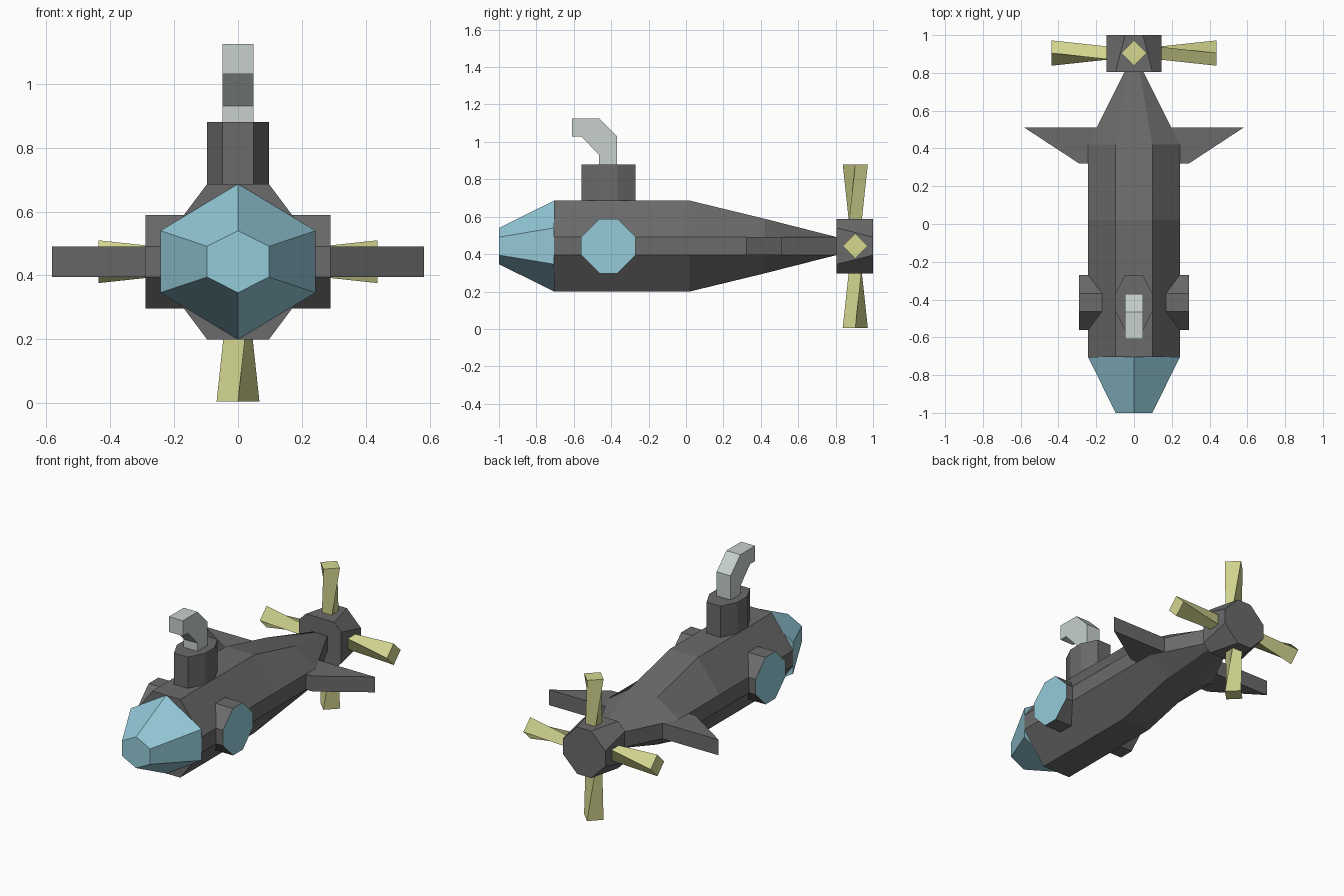
import bpy, bmesh
from math import cos, sin, pi
from mathutils import Matrix, Vector

cube = bpy.data.objects.get("Cube")
if cube:
    bpy.data.objects.remove(cube, do_unlink=True)

AXIS_Z = 0.443   # height of the hull centre line
F = 0.048        # half of a narrow octagon flat


def material(name, rgb):
    m = bpy.data.materials.new(name)
    m.use_nodes = True
    m.diffuse_color = (*rgb, 1)
    m.node_tree.nodes["Principled BSDF"].inputs["Base Color"].default_value = (*rgb, 1)
    return m


GREY = material("hull grey", (0.145, 0.145, 0.145))
GLASS = material("window blue", (0.30, 0.60, 0.70))
YELLOW = material("propeller yellow", (0.66, 0.68, 0.28))
PALE = material("periscope pale grey", (0.57, 0.63, 0.61))


def loft(name, rings, *mats):
    """Skin a list of equal-length rings and close both ends."""
    bm = bmesh.new()
    loops = [[bm.verts.new(p) for p in ring] for ring in rings]
    n = len(loops[0])
    for a, b in zip(loops, loops[1:]):
        for i in range(n):
            j = (i + 1) % n
            bm.faces.new((a[i], a[j], b[j], b[i]))
    bm.faces.new(loops[0])
    bm.faces.new(loops[-1])
    bmesh.ops.recalc_face_normals(bm, faces=bm.faces)
    mesh = bpy.data.meshes.new(name)
    bm.to_mesh(mesh)
    bm.free()
    for m in mats:
        mesh.materials.append(m)
    ob = bpy.data.objects.new(name, mesh)
    bpy.context.collection.objects.link(ob)
    return ob


def octagon(w, h, fw, fh):
    """Octagon with half sizes w, h and half flats fw (top), fh (side)."""
    q = [(w, fh), (fw, h), (-fw, h), (-w, fh)]
    return q + [(-u, -v) for u, v in q]


def across(y, pts):
    return [(u, y, AXIS_Z + v) for u, v in pts]


# Hull with tapering tail
loft("hull", [across(y, octagon(w, h, fw, F)) for y, w, h, fw in (
    (-0.705, 0.243, 0.243, 0.097),
    (0.02, 0.243, 0.243, 0.097),
    (0.42, 0.243, 0.146, 0.097),
    (0.805, 0.05, F, 0.03))], GREY)


# Glass nose
def hexagon(w, h, side):
    return [(0, h), (w, side), (w, -side), (0, -h), (-w, -side), (-w, side)]


loft("nose_window", [across(-0.705, hexagon(0.243, 0.243, 0.097)),
                     across(-1, hexagon(0.097, 0.097, F))], GLASS)

# Tower
TOWER_Y = -0.415
loft("tower", [[(u, TOWER_Y + v, z) for u, v in octagon(0.097, 0.145, F, F)]
               for z in (0.6, 0.88)], GREY)

# Periscope: bent square tube
bend = [((-0.465, 0.86), (-0.37, 0.86)), ((-0.465, 0.93), (-0.37, 1.03)),
        ((-0.56, 1.03), (-0.465, 1.125)), ((-0.61, 1.03), (-0.61, 1.125))]
loft("periscope", [[(-F, *a), (F, *a), (F, *b), (-F, *b)] for a, b in bend], PALE)

for side, s in (("left", 1), ("right", -1)):
    # Side lamp, with a glass outer face
    lamp = loft(side + "_lamp", [[(s * x, TOWER_Y + u, AXIS_Z + v)
                for u, v in octagon(0.146, 0.146, F, F)] for x in (0.1, 0.29)],
                GREY, GLASS)
    for p in lamp.data.polygons:
        if p.normal.x * s > 0.9 and p.center.x * s > 0.28:
            p.material_index = 1
    # Tail fin
    plan = [(0.1, 0.32), (0.29, 0.32), (0.583, 0.512), (0.1, 0.512)]
    loft(side + "_fin", [[(s * x, y, AXIS_Z + v) for x, y in plan]
                         for v in (-F, F)], GREY)

# Propeller hub
loft("propeller_hub", [across(0.805, octagon(0.146, 0.146, 0.097, 0.097)),
                       across(1, octagon(0.146, 0.146, F, F))], GREY)

# Four twisted blades
centre = Vector((0, 0.905, AXIS_Z))
for k, place in enumerate(("left", "lower", "right", "upper")):
    turn = Matrix.Rotation(k * pi / 2, 3, 'Y')
    rings = []
    for reach, r, twist in ((0.13, 0.048, -pi / 4), (0.437, 0.067, 0)):
        angles = [i * pi / 2 + twist for i in range(4)]
        rings.append([centre + turn @ Vector((reach, r * cos(a), r * sin(a)))
                      for a in angles])
    loft(place + "_blade", rings, YELLOW)
